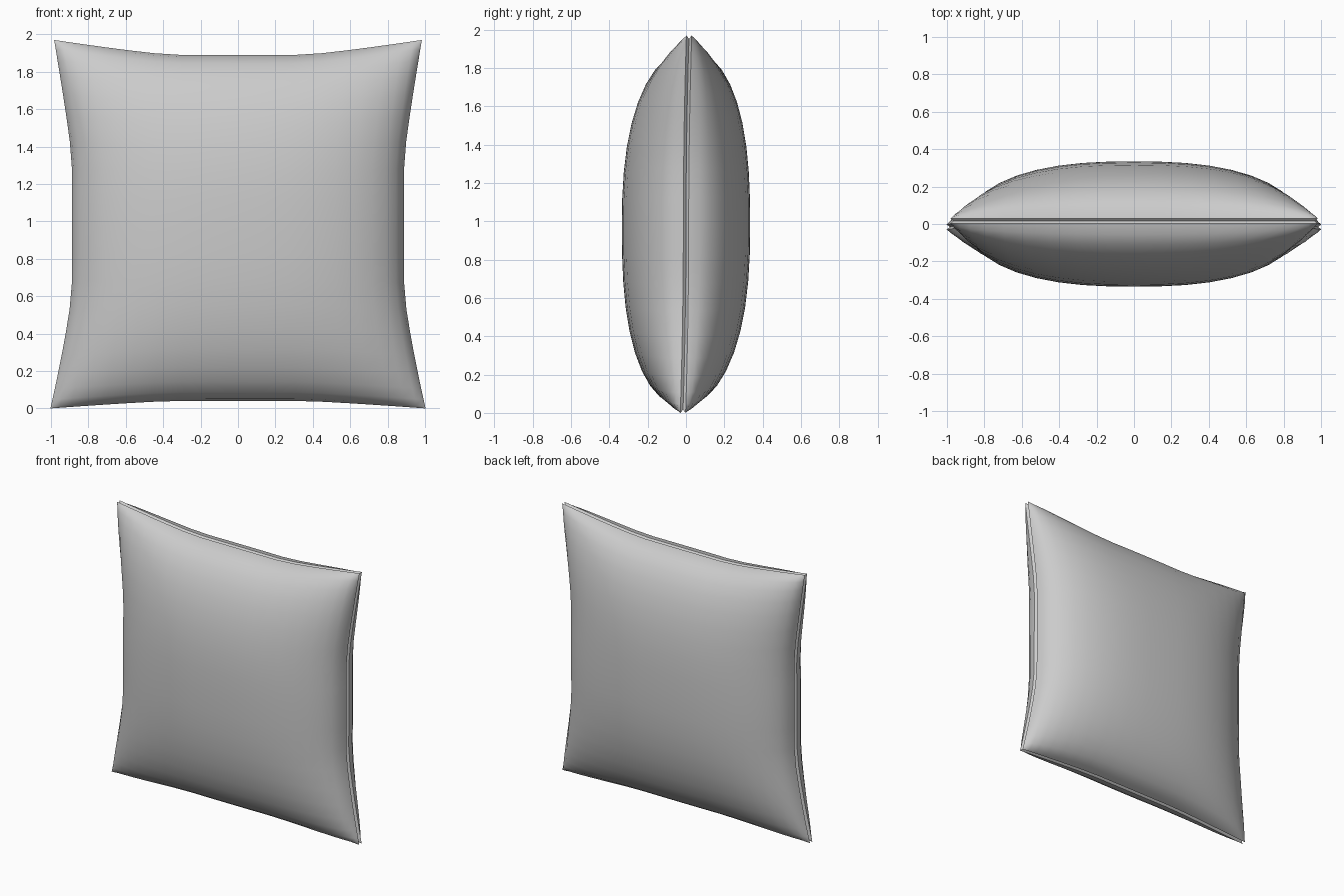
import bpy, bmesh, math

cube = bpy.data.objects.get("Cube")
if cube:
    bpy.data.objects.remove(cube, do_unlink=True)

SEGMENTS = 22      # grid cells per side, the outermost row forms the seam
LOFT = 0.335       # half thickness at the middle
RIM = 0.014        # half width of the rolled edge beside the seam
SEAM = 0.985       # seam is drawn slightly inwards


def spread(a):
    """Grid coordinate to panel coordinate, denser towards the rim."""
    a = max(-1, min(1, a * SEGMENTS / (SEGMENTS - 2)))
    return math.sin(a * math.pi / 2)


def puff(u):
    return math.sqrt(max(0, 1 - abs(u) ** 2.5))


def flare(v):
    """Edges run straight in the middle and sweep out to the corners."""
    return max(0, (abs(v) - 0.35) / 0.65) ** 1.2


def cushion_point(a, b, side):
    u, v = spread(a), spread(b)
    depth = RIM + (LOFT - RIM) * puff(u) * puff(v)
    if max(abs(a), abs(b)) > 0.999:
        u, v = (max(-SEAM, min(SEAM, c)) for c in (u, v))
        depth = 0
    x = u * (0.888 + (0.105 - 0.01 * v) * flare(v))
    if v > 0:
        z = 0.975 + v * (0.915 + 0.08 * flare(u))
    else:
        z = 0.975 + v * (0.935 + 0.04 * flare(u))
    # The seam leans a little from bottom to top
    lean = 0.016 * v * abs(v)
    return x, side * depth + lean, z


# Front and back panels, joined along the seam
bm = bmesh.new()
for side in (-1, 1):
    panel = bmesh.ops.create_grid(bm, x_segments=SEGMENTS, y_segments=SEGMENTS, size=1)
    for vert in panel["verts"]:
        vert.co = cushion_point(vert.co.x, vert.co.y, side)
bmesh.ops.remove_doubles(bm, verts=bm.verts, dist=0.0005)
bmesh.ops.recalc_face_normals(bm, faces=bm.faces)
mesh = bpy.data.meshes.new("cushion")
bm.to_mesh(mesh)
bm.free()

# Grey fabric
fabric = bpy.data.materials.new("grey_fabric")
fabric.use_nodes = True
grey = (0.6, 0.6, 0.6, 1)
fabric.diffuse_color = grey
fabric.node_tree.nodes["Principled BSDF"].inputs["Base Color"].default_value = grey
mesh.materials.append(fabric)

cushion = bpy.data.objects.new("cushion", mesh)
bpy.context.collection.objects.link(cushion)
bpy.context.view_layer.objects.active = cushion
cushion.select_set(True)
bpy.ops.object.shade_smooth_by_angle(angle=math.radians(50))
